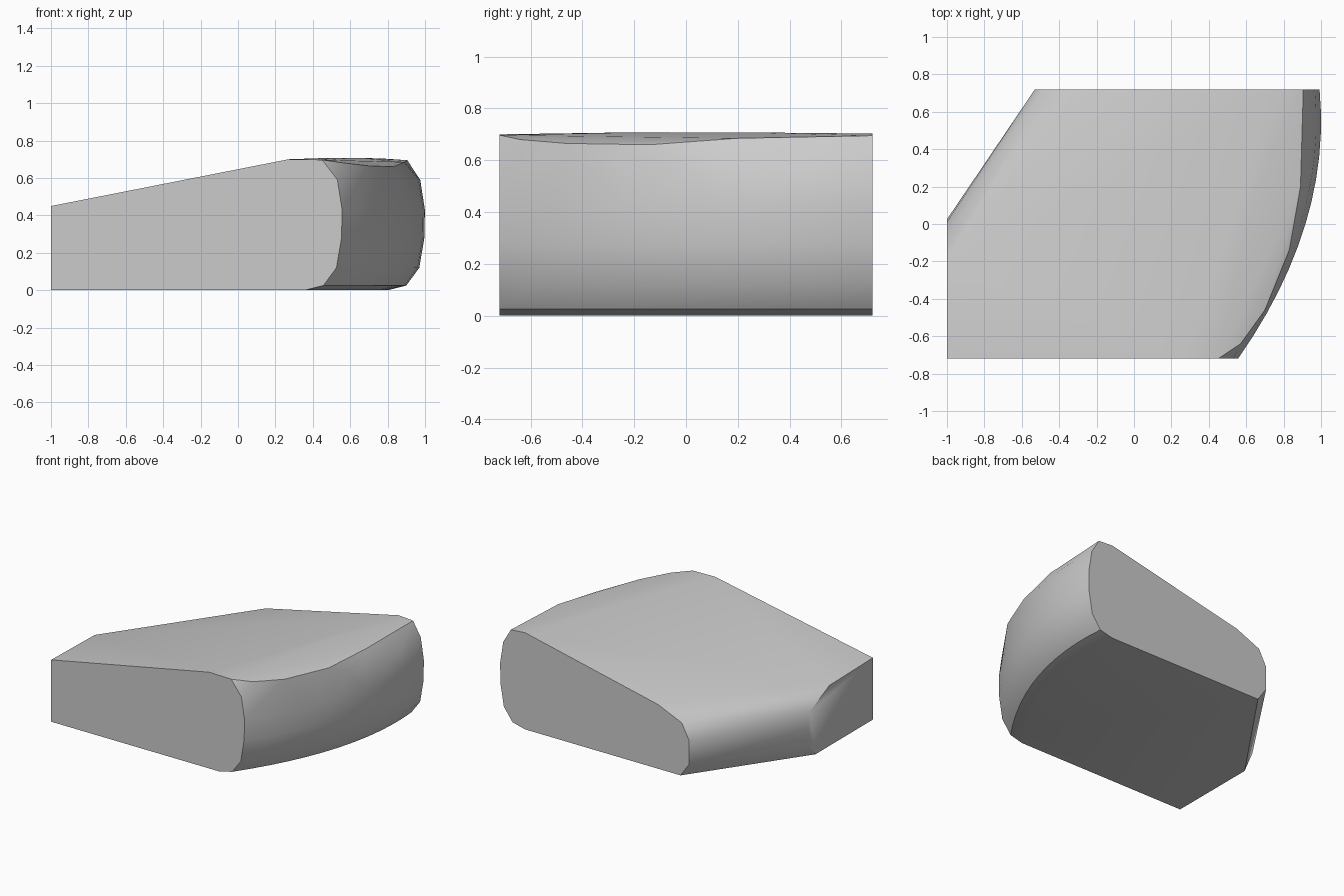
import bpy
import bmesh
import math

cube = bpy.data.objects.get("Cube")
if cube:
    bpy.data.objects.remove(cube)

# Plain grey stone
grey = bpy.data.materials.new("stone grey")
grey.use_nodes = True
color = (0.6, 0.6, 0.6, 1)
grey.diffuse_color = color
grey.node_tree.nodes["Principled BSDF"].inputs["Base Color"].default_value = color

FRONT, BACK = -0.72, 0.72
points = []


def bowed_x(y):
    """Plan curve of the bulging side."""
    return 1 - 0.275 * (y - 0.55) ** 2


# Bulging side: rounded section swept along the plan curve
side_section = [(0.025, 0.59), (0, 0.43), (0.003, 0.28), (0.03, 0.12),
                (0.1, 0.025), (0.2, 0)]
stations = 12
for i in range(stations + 1):
    y = FRONT + (BACK - FRONT) * i / stations
    for inset, z in side_section:
        points.append((bowed_x(y) - inset, y, z))

# Upper edge of the bulging side, dipping in the middle
points += [(0.45, FRONT, 0.697), (0.57, -0.64, 0.68), (0.70, -0.46, 0.665),
           (0.83, -0.14, 0.66), (0.89, 0.2, 0.685), (0.905, BACK, 0.695)]

# Crown of the top
points += [(0.27, FRONT, 0.70), (0.5, -0.2, 0.708), (0.65, 0.2, 0.708),
           (0.79, BACK, 0.703)]

# Square low corner
points += [(-1, FRONT, 0), (-1, FRONT, 0.45)]

# Rounded slanting side, one section at each end
points += [(-1, y, z) for y, z in
           [(-0.22, 0.44), (0.01, 0.33), (0.025, 0.22), (0.02, 0.10), (-0.06, 0)]]
points += [(x, BACK, z) for x, z in
           [(-0.28, 0.467), (-0.47, 0.385), (-0.53, 0.27), (-0.53, 0.10), (-0.46, 0)]]

# Wrap the sections into one solid
bm = bmesh.new()
for p in points:
    bm.verts.new(p)
result = bmesh.ops.convex_hull(bm, input=bm.verts[:])
loose = [v for v in bm.verts if not v.link_faces]
bmesh.ops.delete(bm, geom=loose, context="VERTS")
bmesh.ops.dissolve_limit(bm, angle_limit=math.radians(0.5),
                         verts=bm.verts[:], edges=bm.edges[:])
bmesh.ops.recalc_face_normals(bm, faces=bm.faces[:])

mesh = bpy.data.meshes.new("stone_block")
bm.to_mesh(mesh)
bm.free()
mesh.materials.append(grey)
block = bpy.data.objects.new("stone_block", mesh)
bpy.context.collection.objects.link(block)

bpy.context.view_layer.objects.active = block
block.select_set(True)
bpy.ops.object.shade_smooth_by_angle(angle=math.radians(38))
